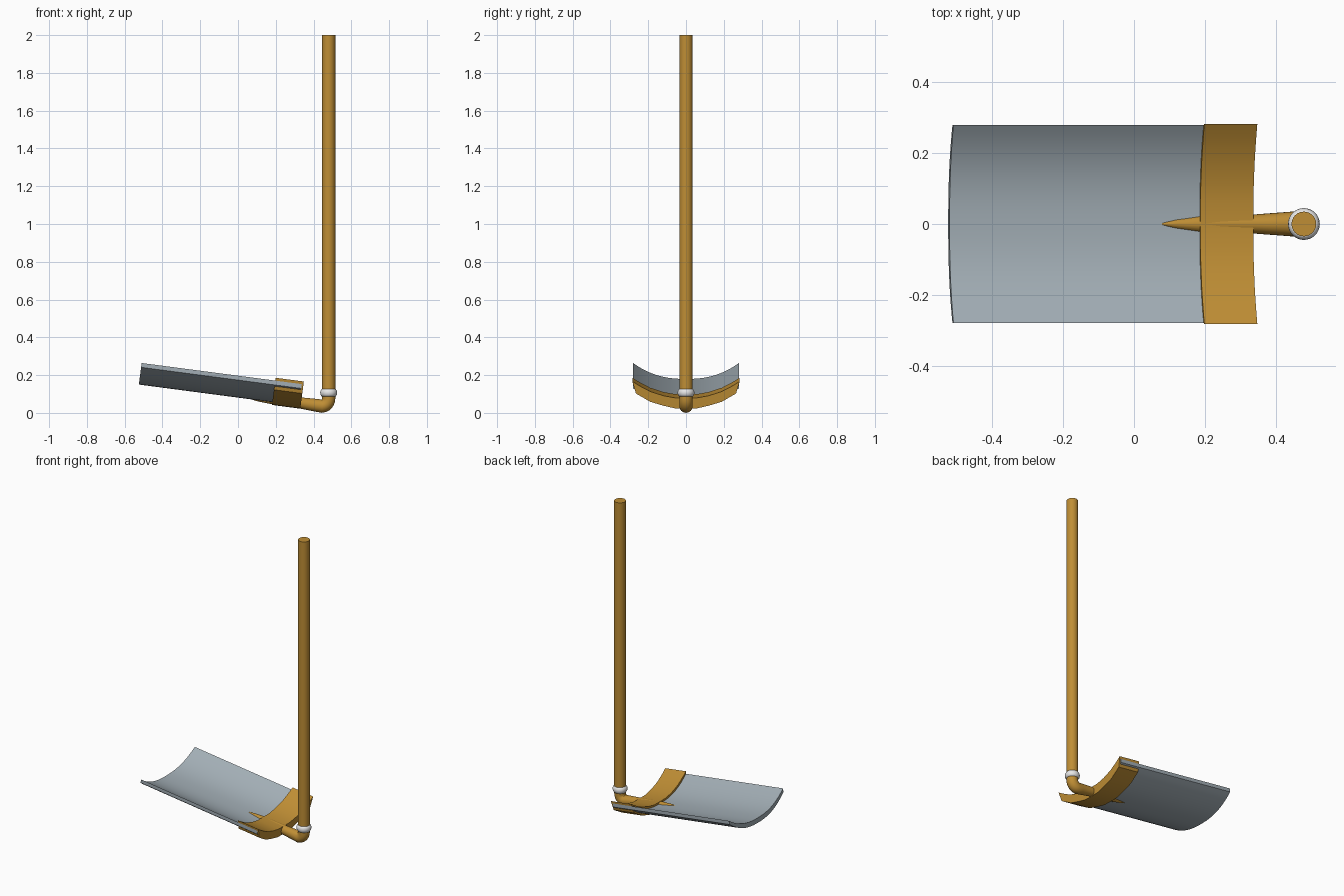
import bpy, bmesh, math
from mathutils import Vector

if "Cube" in bpy.data.objects:
    bpy.data.objects.remove(bpy.data.objects["Cube"])

def material(name, rgb):
    m = bpy.data.materials.new(name)
    m.diffuse_color = (*rgb, 1)
    m.use_nodes = True
    m.node_tree.nodes["Principled BSDF"].inputs["Base Color"].default_value = m.diffuse_color
    return m

WOOD = material("ochre wood", (0.52, 0.27, 0.035))
STEEL = material("blue grey steel", (0.36, 0.42, 0.46))
WHITE = material("white ring", (0.82, 0.82, 0.82))

def finish(name, bm, mat, angle=35):
    bmesh.ops.recalc_face_normals(bm, faces=bm.faces)
    me = bpy.data.meshes.new(name)
    bm.to_mesh(me)
    bm.free()
    me.materials.append(mat)
    ob = bpy.data.objects.new(name, me)
    bpy.context.collection.objects.link(ob)
    bpy.ops.object.select_all(action='DESELECT')
    ob.select_set(True)
    bpy.context.view_layer.objects.active = ob
    bpy.ops.object.shade_smooth_by_angle(angle=math.radians(angle))
    return ob

def loft(rings, closed=False):
    """Bridge matching rings of points; cap the ends unless closed."""
    bm = bmesh.new()
    vs = [[bm.verts.new(p) for p in r] for r in rings]
    n = len(rings[0])
    pairs = list(zip(vs, vs[1:])) + ([(vs[-1], vs[0])] if closed else [])
    for a, b in pairs:
        for i in range(n):
            j = (i + 1) % n
            bm.faces.new((a[i], a[j], b[j], b[i]))
    return bm, vs

def tube(path, n=24):
    """Path entries: x, z, half width, half height."""
    pts = [Vector((p[0], 0, p[1])) for p in path]
    rings = []
    for i, p in enumerate(path):
        t = (pts[min(i + 1, len(pts) - 1)] - pts[max(i - 1, 0)]).normalized()
        side = Vector((0, 1, 0))
        up = t.cross(side)
        rings.append([pts[i] + side * p[2] * math.cos(2 * math.pi * k / n)
                      + up * p[3] * math.sin(2 * math.pi * k / n) for k in range(n)])
    bm, vs = loft(rings)
    bm.faces.new(vs[0])
    bm.faces.new(vs[-1])
    return bm

# Tilted blade frame: s runs along the blade, h is height above its underside
TILT = math.radians(7.5)
def blade_point(s, y, h):
    return Vector((-0.525 + s * math.cos(TILT) + h * math.sin(TILT), y,
                   0.15 - s * math.sin(TILT) + h * math.cos(TILT)))

def trough(name, s0, s1, upper, lower, mat, angle):
    """Extrude a mirrored trough section between two stations."""
    def mirror(half):
        return [(-y, h) for y, h in reversed(half[1:])] + half
    section = mirror(upper) + mirror(lower)[::-1]
    n = len(section)
    m = n // 2
    bm, vs = loft([[blade_point(s, y, h) for y, h in section] for s in (s0, s1)])
    for ring in vs:                      # end caps as a strip of quads
        for i in range(m - 1):
            bm.faces.new((ring[i], ring[i + 1], ring[n - 2 - i], ring[n - 1 - i]))
    return finish(name, bm, mat, angle)

# Curved steel blade
ys = [0.28 * i / 12 for i in range(13)]
upper = [(y, 0.03 + 0.085 * (y / 0.28) ** 2.4) for y in ys]
lower = [(y, 0.092 * (y / 0.28) ** 2.4) for y in ys]
trough("blade", 0, 0.855, upper, lower, STEEL, 40)

# Faceted collar wrapped round the back of the blade
trough("blade_collar", 0.713, 0.864,
       [(0, 0.042), (0.06, 0.043), (0.12, 0.054), (0.19, 0.077), (0.25, 0.109), (0.283, 0.13)],
       [(0, -0.015), (0.06, -0.013), (0.12, 0.001), (0.19, 0.022), (0.265, 0.066), (0.283, 0.126)],
       WOOD, 20)

# Tapered tang running into the rounded elbow
tang = []
for s, w, h in [(0.605, 0.005, 0.016), (0.62, 0.010, 0.019), (0.645, 0.016, 0.022),
                (0.72, 0.027, 0.027), (0.87, 0.027, 0.030)]:
    p = blade_point(s, 0, 0.015)
    tang.append((p.x, p.z, w, h))
tang.append((0.42, 0.0395, 0.033, 0.034))
for i in range(7):
    a = math.radians(-82 + 82 * i / 6)
    tang.append((0.44 + 0.04 * math.cos(a), 0.075 + 0.04 * math.sin(a), 0.035, 0.035))
tang.append((0.48, 0.105, 0.035, 0.035))
finish("tang_and_elbow", tube(tang), WOOD, 50)

# Straight pole
finish("pole", tube([(0.48, 0.1, 0.035, 0.035), (0.48, 2.0, 0.035, 0.035)]), WOOD)

# Rounded ring at the joint
rings = []
for i in range(32):
    a = 2 * math.pi * i / 32
    ring = []
    for k in range(12):
        b = 2 * math.pi * k / 12
        r = 0.030 + 0.015 * math.cos(b)
        ring.append((0.48 + r * math.cos(a), r * math.sin(a), 0.107 + 0.022 * math.sin(b)))
    rings.append(ring)
finish("joint_ring", loft(rings, closed=True)[0], WHITE, 60)
